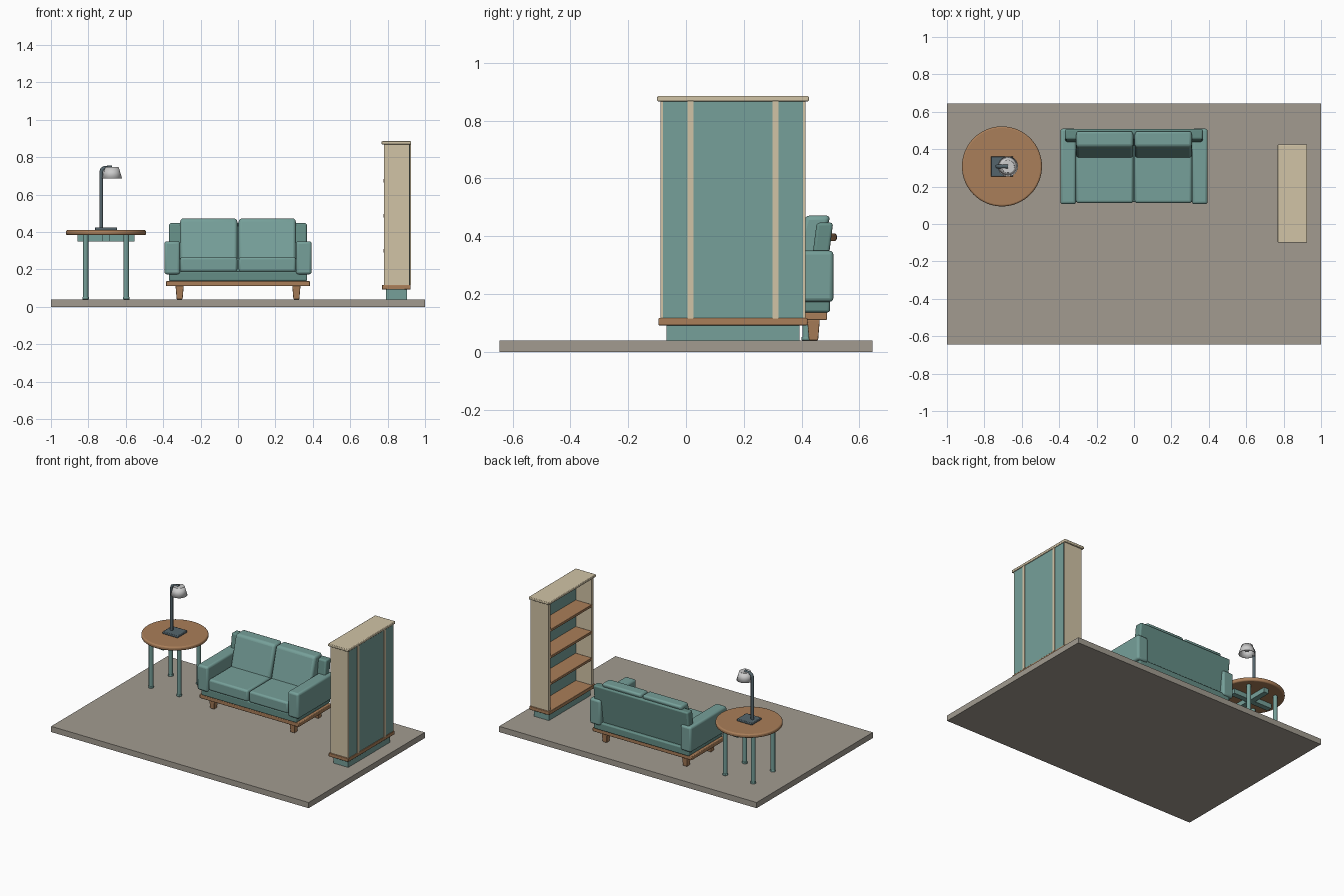
import bpy, bmesh
from math import radians
from mathutils import Matrix, Vector

if "Cube" in bpy.data.objects:
    bpy.data.objects.remove(bpy.data.objects["Cube"])


def material(name, r, g, b):
    m = bpy.data.materials.new(name)
    m.diffuse_color = (r, g, b, 1)
    m.use_nodes = True
    m.node_tree.nodes["Principled BSDF"].inputs["Base Color"].default_value = m.diffuse_color
    return m


TEAL = material("teal_fabric", 0.18, 0.35, 0.32)
DARK_TEAL = material("dark_teal", 0.13, 0.27, 0.24)
WOOD = material("wood", 0.40, 0.21, 0.10)
CREAM = material("cream_panel", 0.64, 0.55, 0.38)
RUG = material("floor_grey", 0.36, 0.33, 0.28)
STEEL = material("dark_steel", 0.09, 0.13, 0.15)
SHADE = material("lamp_grey", 0.62, 0.62, 0.62)


def finish(name, bm, mat, bevel=0, segments=3, smooth=True):
    bmesh.ops.recalc_face_normals(bm, faces=bm.faces)
    me = bpy.data.meshes.new(name)
    bm.to_mesh(me)
    bm.free()
    ob = bpy.data.objects.new(name, me)
    bpy.context.collection.objects.link(ob)
    me.materials.append(mat)
    if bevel:
        mod = ob.modifiers.new("bevel", 'BEVEL')
        mod.width, mod.segments = bevel, segments
        mod.limit_method, mod.angle_limit = 'ANGLE', radians(40)
    if smooth:
        bpy.ops.object.select_all(action='DESELECT')
        ob.select_set(True)
        bpy.context.view_layer.objects.active = ob
        bpy.ops.object.shade_smooth_by_angle(angle=radians(35))
    return ob


def box(name, x, y, z, mat, bevel=0.0, segments=3, lean=0.0):
    """Box from (min, max) ranges; lean shifts the top towards +y."""
    bm = bmesh.new()
    bmesh.ops.create_cube(bm, size=1)
    for v in bm.verts:
        top = v.co.z > 0
        v.co = Vector((x[v.co.x > 0], y[v.co.y > 0] + lean * top, z[top]))
    return finish(name, bm, mat, bevel, segments, smooth=bevel > 0)


def cone(name, cx, cy, z, r1, r2, mat, sides=32, bevel=0.0, caps=True, turn=0.0):
    bm = bmesh.new()
    bmesh.ops.create_cone(bm, cap_ends=caps, segments=sides, radius1=r1, radius2=r2,
                          depth=z[1] - z[0],
                          matrix=Matrix.Translation((cx, cy, (z[0] + z[1]) / 2))
                          @ Matrix.Rotation(radians(turn), 4, 'Z'))
    return finish(name, bm, mat, bevel)


# Floor slab
FL = 0.04
box("floor", (-1, 1), (-0.645, 0.645), (0, FL), RUG)

# Sofa: wooden frame, upholstered base, leaning back
box("sofa_frame", (-0.385, 0.385), (0.122, 0.488), (0.11, 0.137), WOOD, 0.004, 2)
box("sofa_base", (-0.37, 0.37), (0.118, 0.498), (0.137, 0.19), DARK_TEAL, 0.008)
box("sofa_back", (-0.368, 0.368), (0.418, 0.475), (0.18, 0.447), DARK_TEAL, 0.010, lean=0.034)
for s, side in ((-1, "left"), (1, "right")):
    # Arms and cushions
    box(side + "_arm", sorted((s * 0.31, s * 0.394)), (0.106, 0.51), (0.173, 0.35), TEAL, 0.014)
    inner = sorted((s * 0.004, s * 0.309))
    box(side + "_seat_cushion", inner, (0.112, 0.42), (0.187, 0.266), TEAL, 0.013)
    box(side + "_back_cushion", inner, (0.348, 0.435), (0.24, 0.472), TEAL, 0.016, lean=0.065)
    # Tapered square legs
    for y, end in ((0.175, "front"), (0.441, "back")):
        cone(f"sofa_{end}_{side}_leg", s * 0.312, y, (FL, 0.112), 0.0225, 0.031, WOOD,
             sides=4, bevel=0.003, turn=45)

# Round side table
TX, TY = -0.706, 0.308
cone("table_top", TX, TY, (0.383, 0.41), 0.214, 0.214, WOOD, sides=64, bevel=0.009)
box("table_crossbar_long", (TX - 0.152, TX + 0.152), (TY - 0.019, TY + 0.019), (0.35, 0.384), TEAL)
box("table_crossbar_wide", (TX - 0.019, TX + 0.019), (TY - 0.152, TY + 0.152), (0.35, 0.384), TEAL)
for sx in (-1, 1):
    for sy in (-1, 1):
        lx, ly = TX + sx * 0.109, TY + sy * 0.109
        cone("table_leg", lx, ly, (FL, 0.385), 0.0145, 0.0145, TEAL, sides=20)
        cone("table_foot", lx, ly, (FL, 0.052), 0.0175, 0.0175, TEAL, sides=20, bevel=0.002)

# Desk lamp: base, bent stem, open shade with bulb
box("lamp_base", (-0.765, -0.647), (0.254, 0.361), (0.409, 0.425), STEEL, 0.004, 2)
cu = bpy.data.curves.new("lamp_stem", 'CURVE')
cu.dimensions = '3D'
cu.bevel_depth, cu.bevel_resolution, cu.use_fill_caps = 0.0105, 3, True
sp = cu.splines.new('POLY')
path = [(-0.731, 0.42), (-0.731, 0.722), (-0.726, 0.735), (-0.715, 0.742), (-0.674, 0.746)]
sp.points.add(len(path) - 1)
for p, (x, z) in zip(sp.points, path):
    p.co = (x, TY, z, 1)
stem = bpy.data.objects.new("lamp_stem", cu)
cu.materials.append(STEEL)
bpy.context.collection.objects.link(stem)
shade = cone("lamp_shade", -0.674, TY, (0.687, 0.747), 0.054, 0.036, SHADE, sides=40, caps=False)
shade.modifiers.new("wall", 'SOLIDIFY').thickness = 0.004
cone("lamp_shade_cap", -0.674, TY, (0.741, 0.748), 0.036, 0.034, SHADE, sides=40)
bm = bmesh.new()
bmesh.ops.create_uvsphere(bm, u_segments=16, v_segments=10, radius=0.018,
                          matrix=Matrix.Translation((-0.674, TY, 0.722)))
finish("lamp_bulb", bm, SHADE)

# Bookcase, open towards -x
BX, BY = (0.78, 0.918), (-0.088, 0.413)
box("bookcase_plinth", (0.79, 0.904), (-0.068, 0.393), (FL, 0.095), TEAL)
box("bookcase_bottom", (0.77, 0.923), (-0.095, 0.42), (0.092, 0.117), WOOD, 0.003, 2)
box("bookcase_top", (0.768, 0.926), (-0.1, 0.425), (0.867, 0.885), CREAM, 0.004, 2)
for name, y0 in (("front", BY[0]), ("back", BY[1] - 0.022)):
    box(f"bookcase_{name}_side", BX, (y0, y0 + 0.022), (0.116, 0.868), CREAM)
box("bookcase_rear_panel", (0.902, 0.9195), (BY[0] + 0.009, BY[1] - 0.009), (0.116, 0.868), TEAL)
for y0 in (0.005, 0.299):
    box("bookcase_rear_strip", (0.915, 0.924), (y0, y0 + 0.021), (0.116, 0.868), CREAM)
for z in (0.30, 0.487, 0.674):
    box("bookcase_shelf", (0.777, 0.905), (BY[0] + 0.021, BY[1] - 0.021), (z - 0.009, z + 0.009), WOOD, 0.003, 2)
